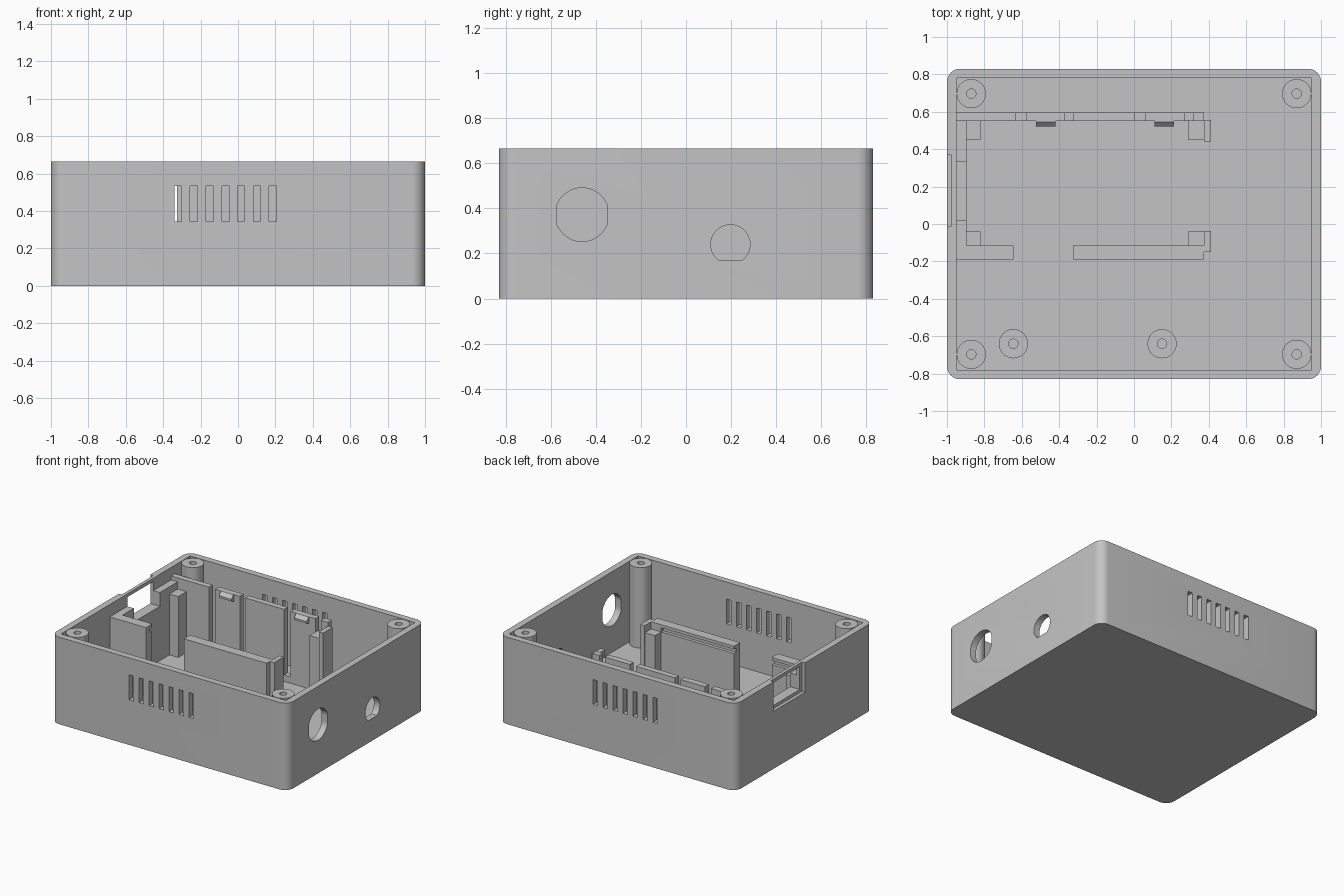
import bpy, bmesh, math

if "Cube" in bpy.data.objects:
    bpy.data.objects.remove(bpy.data.objects["Cube"])

grey = bpy.data.materials.new("light_grey_plastic")
grey.diffuse_color = (0.55, 0.55, 0.55, 1)
grey.use_nodes = True
grey.node_tree.nodes["Principled BSDF"].inputs["Base Color"].default_value = grey.diffuse_color

H, FLOOR, EPS = 0.665, 0.05, 0.02


def extrude(name, pts, lo, hi, axis='z'):
    """Solid from a 2D outline: (x,y) along z, (y,z) along x, (x,z) along y."""
    place = {'z': lambda a, b, t: (a, b, t), 'x': lambda a, b, t: (t, a, b),
             'y': lambda a, b, t: (a, t, b)}[axis]
    bm = bmesh.new()
    face = bm.faces.new([bm.verts.new(place(a, b, lo)) for a, b in pts])
    ext = bmesh.ops.extrude_face_region(bm, geom=[face])
    for v in ext["geom"]:
        if isinstance(v, bmesh.types.BMVert):
            v.co['xyz'.index(axis)] = hi
    bmesh.ops.recalc_face_normals(bm, faces=bm.faces)
    me = bpy.data.meshes.new(name)
    bm.to_mesh(me)
    bm.free()
    me.materials.append(grey)
    ob = bpy.data.objects.new(name, me)
    bpy.context.collection.objects.link(ob)
    return ob


def box(name, x0, x1, y0, y1, z0, z1):
    return extrude(name, [(x0, y0), (x1, y0), (x1, y1), (x0, y1)], z0, z1)


def circle(cx, cy, r, n=48):
    return [(cx + r * math.cos(2 * math.pi * i / n), cy + r * math.sin(2 * math.pi * i / n))
            for i in range(n)]


def rounded_rect(hx, hy, r, n=8):
    pts = []
    for q, (sx, sy) in enumerate([(1, 1), (-1, 1), (-1, -1), (1, -1)]):
        for i in range(n + 1):
            a = math.pi / 2 * (q + i / n)
            pts.append((sx * (hx - r) + r * math.cos(a), sy * (hy - r) + r * math.sin(a)))
    return pts


def cut(ob, cutters):
    for c in cutters:
        m = ob.modifiers.new("cut", 'BOOLEAN')
        m.operation, m.solver, m.object = 'DIFFERENCE', 'EXACT', c
    dg = bpy.context.evaluated_depsgraph_get()
    me = bpy.data.meshes.new_from_object(ob.evaluated_get(dg))
    ob.modifiers.clear()
    ob.data = me
    for c in cutters:
        bpy.data.objects.remove(c)


def smooth(ob):
    bpy.ops.object.select_all(action='DESELECT')
    ob.select_set(True)
    bpy.context.view_layer.objects.active = ob
    bpy.ops.object.shade_smooth_by_angle(angle=math.radians(30))


# Open tray with rounded upright corners
shell = extrude("case_shell", rounded_rect(1, 0.83, 0.07), 0, H)
cutters = [box("cavity", -0.95, 0.95, -0.78, 0.78, FLOOR, 1)]
# Matching vent slots through front and back walls
for i in range(7):
    x = -0.34 + i * 0.0845
    for y in (-0.805, 0.805):
        cutters.append(box("vent", x, x + 0.038, y - 0.06, y + 0.06, 0.345, 0.535))
# Large hole with two flat sides and small hole with a flat base in the right wall
big = [(max(-0.573, min(-0.349, y)), z) for y, z in circle(-0.461, 0.372, 0.119)]
small = [(y, max(0.17, z)) for y, z in circle(0.197, 0.24, 0.087)]
cutters += [extrude("switch_hole", big, 0.9, 1.1, 'x'),
            extrude("jack_hole", small, 0.9, 1.1, 'x')]
# Recess and port opening in the left wall
cutters += [box("port_recess", -1.1, -0.975, -0.01, 0.37, 0.44, 0.8),
            box("port_opening", -1.1, -0.9, 0.02, 0.335, 0.465, 0.64)]
cut(shell, cutters)
smooth(shell)


# Screw posts: four in the corners, two short ones on the floor
def screw_post(name, x, y, top, depth):
    ob = extrude(name, circle(x, y, 0.078), FLOOR - EPS, top)
    cut(ob, [extrude("bore", circle(x, y, 0.025, 24), top - depth, top + 0.1)])
    smooth(ob)


for sx in (-1, 1):
    for sy in (-1, 1):
        screw_post("corner_screw_post", sx * 0.87, sy * 0.697, H, 0.4)
for x in (-0.645, 0.15):
    screw_post("floor_screw_post", x, -0.64, 0.2, 0.14)

# Board bay: front rails with a groove along the inner face
B, RAIL, BACK, REST = FLOOR - EPS, 0.57, 0.6, 0.515
for x0, x1 in ((-0.96, -0.645), (-0.325, 0.375)):
    rail = box("front_rail", x0, x1, -0.19, -0.115, B, RAIL)
    cut(rail, [box("groove", max(x0, -0.9) - (0.1 if x0 > -0.5 else 0), x1 + (0.1 if x0 < -0.5 else -0.085),
                   -0.14, -0.05, REST, REST + 0.032)])

# Left side wall, lowered at the port
side = [(-0.12, B), (0.56, B), (0.56, RAIL), (0.335, RAIL), (0.335, 0.465),
        (0.02, 0.465), (0.02, RAIL), (-0.12, RAIL)]
extrude("side_wall", side, -0.96, -0.895, 'x')

# Back wall split by narrow slits above a common base
back = box("back_wall", -0.96, 0.375, 0.55, 0.595, B, BACK)
cut(back, [box("slit", a, b, 0.5, 0.65, 0.1, 0.8)
           for a, b in ((-0.63, -0.578), (-0.37, -0.325), (0.005, 0.058), (0.27, 0.315))])

# Snap clips on the two flexible panels
for x in (-0.525, 0.11):
    extrude("snap_clip", [(0.555, 0.6), (0.545, 0.6), (0.52, 0.575), (0.52, 0.56), (0.555, 0.545)],
            x, x + 0.105, 'x')

# Corner posts the board rests on
for x0, x1 in ((-0.9, -0.82), (0.29, 0.38)):
    box("board_rest", x0, x1, 0.45, 0.555, B, REST)
    box("board_rest", x0, x1, -0.12, -0.04, B, REST)

# End plates that stop the board on the open side
box("end_stop", 0.375, 0.412, 0.44, 0.555, B, RAIL)
box("end_stop", 0.375, 0.412, -0.15, -0.037, B, RAIL)
